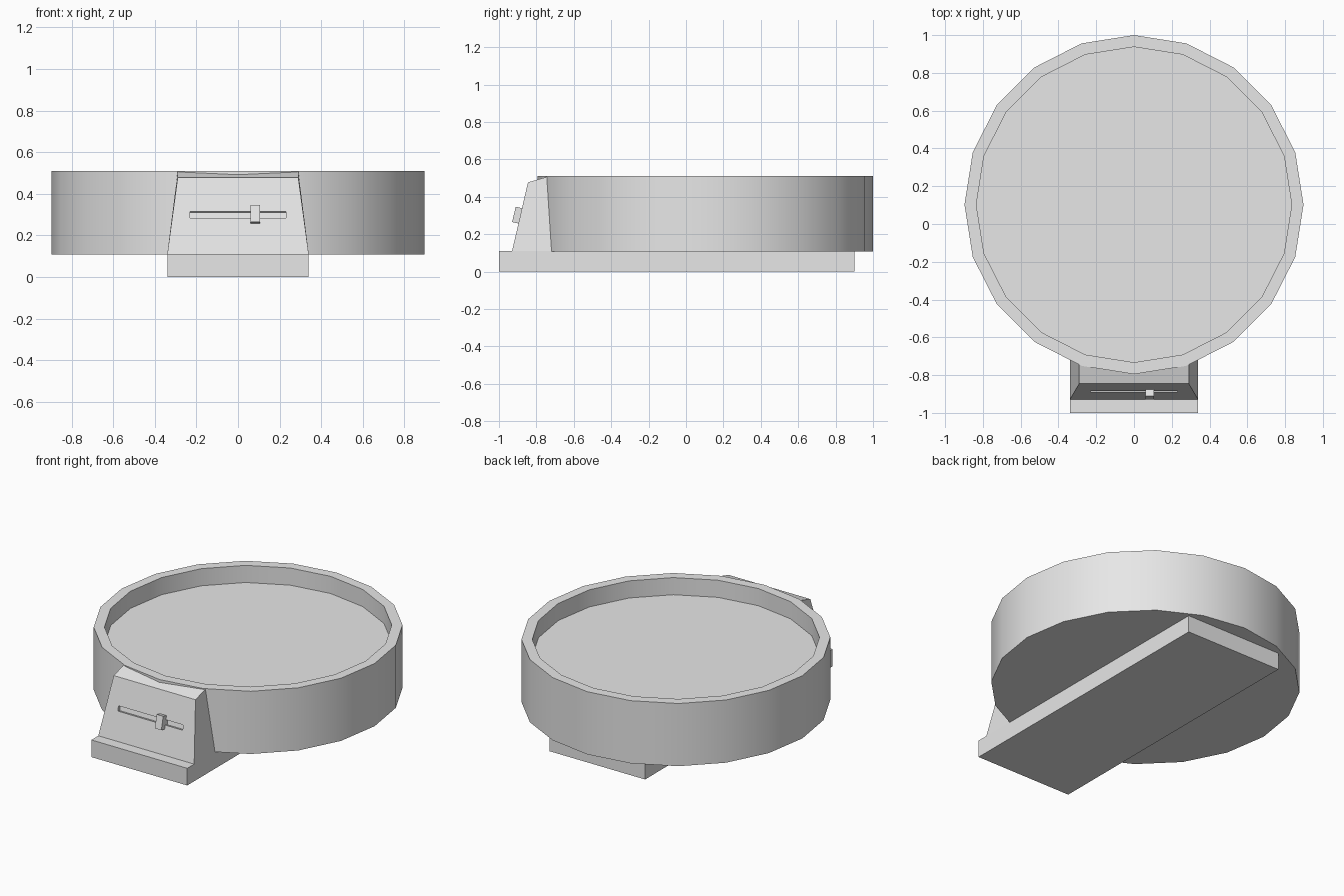
import bpy, bmesh
from math import pi, sin, cos, radians, atan2
from mathutils import Matrix, Vector

if "Cube" in bpy.data.objects:
    bpy.data.objects.remove(bpy.data.objects["Cube"])

grey = bpy.data.materials.new("light_grey")
grey.use_nodes = True
grey.diffuse_color = (0.8, 0.8, 0.8, 1)
grey.node_tree.nodes["Principled BSDF"].inputs["Base Color"].default_value = (0.8, 0.8, 0.8, 1)


def finish(name, bm):
    bmesh.ops.recalc_face_normals(bm, faces=bm.faces)
    mesh = bpy.data.meshes.new(name)
    bm.to_mesh(mesh)
    bm.free()
    mesh.materials.append(grey)
    obj = bpy.data.objects.new(name, mesh)
    bpy.context.collection.objects.link(obj)
    return obj


def activate(obj):
    bpy.ops.object.select_all(action='DESELECT')
    obj.select_set(True)
    bpy.context.view_layer.objects.active = obj


def box(name, size, matrix):
    bm = bmesh.new()
    bmesh.ops.create_cube(bm, size=1, matrix=matrix @ Matrix.Diagonal((*size, 1)))
    return finish(name, bm)


# Round dish with a raised rim: stacked rings, capped at both ends
SIDES, CENTRE_Y = 20, 0.1025
bm = bmesh.new()
rings = []
for radius, z in [(0.8975, 0.108), (0.8975, 0.51), (0.835, 0.51), (0.835, 0.40)]:
    angles = [pi / 2 + 2 * pi * i / SIDES for i in range(SIDES)]
    rings.append([bm.verts.new((radius * cos(a), CENTRE_Y + radius * sin(a), z)) for a in angles])
for low, high in zip(rings, rings[1:]):
    for i in range(SIDES):
        j = (i + 1) % SIDES
        bm.faces.new((low[i], low[j], high[j], high[i]))
bm.faces.new(rings[0])
bm.faces.new(rings[-1])
dish = finish("dish", bm)
activate(dish)
bpy.ops.object.shade_smooth_by_angle(angle=radians(30))

# Long flat foot under the dish
box("base_slab", (0.68, 1.9, 0.11), Matrix.Translation((0, -0.05, 0.055)))

# Tapered control housing: side profile as (half width, y, z), mirrored in x
bm = bmesh.new()
profile = [(0.34, -0.93, 0.11), (0.29, -0.845, 0.477), (0.29, -0.742, 0.507), (0.34, -0.715, 0.11)]
left, right = [[bm.verts.new((s * w, y, z)) for w, y, z in profile] for s in (1, -1)]
bm.faces.new(left)
bm.faces.new(right)
for i in range(4):
    j = (i + 1) % 4
    bm.faces.new((left[i], left[j], right[j], right[i]))
housing = finish("control_housing", bm)

# Frame lying on the sloping front panel, its y axis pointing inward
tilt = atan2(0.085, 0.367)
panel = Matrix.Translation((0, -0.886, 0.298)) @ Matrix.Rotation(-tilt, 4, 'X')

# Slider slot cut into the panel
cutter = box("slot_cutter", (0.46, 0.04, 0.032), panel)
cutter.hide_render = True
activate(housing)
cut = housing.modifiers.new("slot", 'BOOLEAN')
cut.operation, cut.object, cut.solver = 'DIFFERENCE', cutter, 'EXACT'
bpy.ops.object.modifier_apply(modifier="slot")
bpy.data.objects.remove(cutter)

# Slider knob
box("slider_knob", (0.046, 0.055, 0.084), panel @ Matrix.Translation((0.084, -0.0075, 0)))
